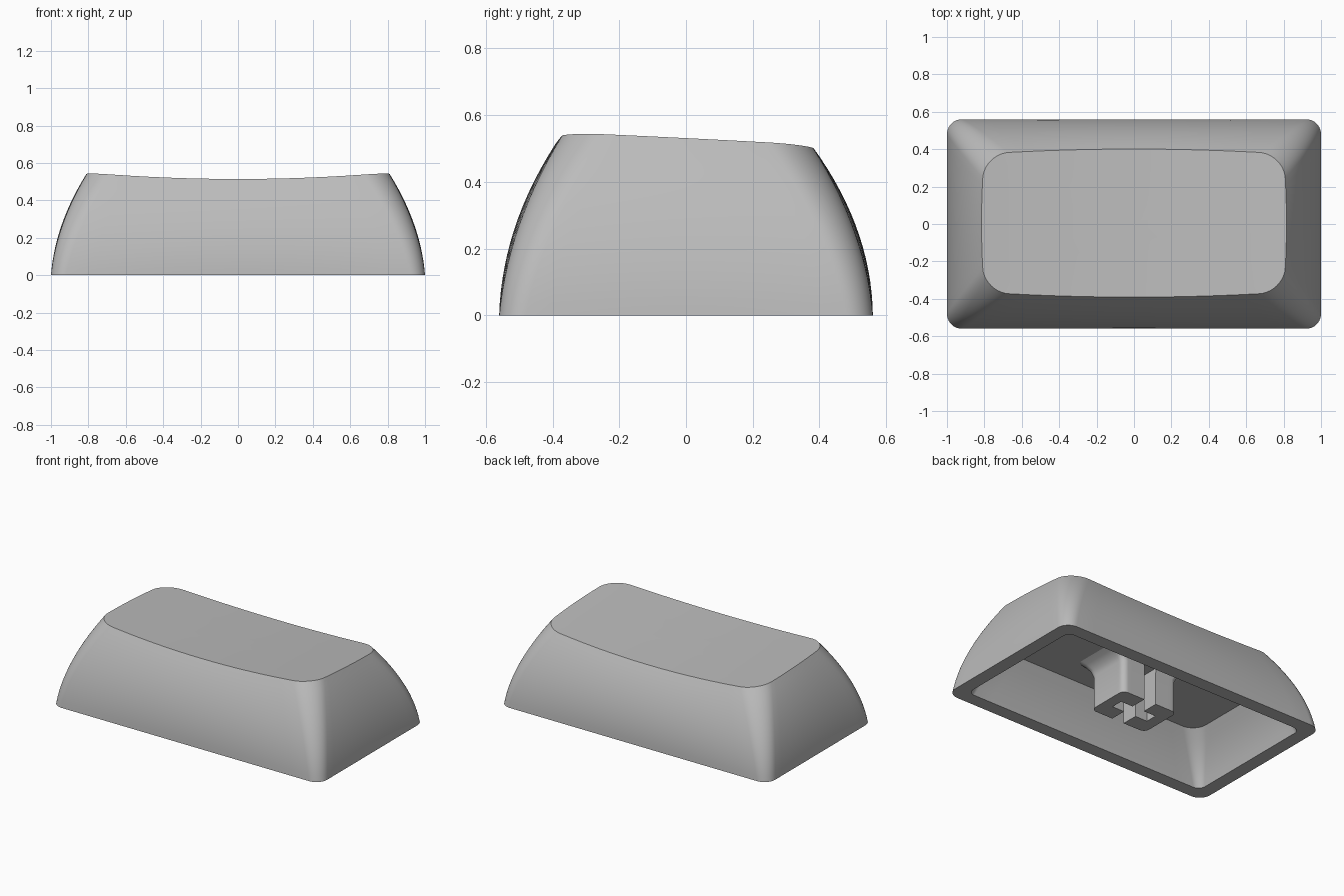
import bpy, bmesh, math

old = bpy.data.objects.get("Cube")
if old:
    bpy.data.objects.remove(old, do_unlink=True)

grey = bpy.data.materials.new("plain grey")
grey.use_nodes = True
grey.diffuse_color = (0.5, 0.5, 0.5, 1)
grey.node_tree.nodes["Principled BSDF"].inputs["Base Color"].default_value = (0.5, 0.5, 0.5, 1)

ARC, EDGE = 10, 14


def outline(hx, hy, r, bulge_x=0.0, bulge_y=0.0):
    """Rounded rectangle whose sides can bow outward."""
    corners = []
    for k, (sx, sy) in enumerate([(1, 1), (-1, 1), (-1, -1), (1, -1)]):
        for i in range(ARC + 1):
            a = math.pi / 2 * (k + i / ARC)
            corners.append((sx * (hx - r) + r * math.cos(a), sy * (hy - r) + r * math.sin(a)))
    pts = []
    for i, (x, y) in enumerate(corners):
        pts.append((x, y))
        if i % (ARC + 1) == ARC:
            nx, ny = corners[(i + 1) % len(corners)]
            for j in range(1, EDGE):
                f = j / EDGE
                pts.append((x + (nx - x) * f, y + (ny - y) * f))
    return [(x * (1 + bulge_x * (1 - (y / hy) ** 2)),
             y * (1 + bulge_y * (1 - (x / hx) ** 2))) for x, y in pts]


def loft(name, rings):
    """Closed solid through a chain of equal rings."""
    bm = bmesh.new()
    loops = [[bm.verts.new(p) for p in ring] for ring in rings]
    n = len(loops[0])
    for a, b in zip(loops, loops[1:]):
        for i in range(n):
            bm.faces.new((a[i], a[(i + 1) % n], b[(i + 1) % n], b[i]))
    bm.faces.new(loops[0])
    bm.faces.new(loops[-1])
    bmesh.ops.recalc_face_normals(bm, faces=bm.faces)
    mesh = bpy.data.meshes.new(name)
    bm.to_mesh(mesh)
    bm.free()
    mesh.materials.append(grey)
    obj = bpy.data.objects.new(name, mesh)
    bpy.context.collection.objects.link(obj)
    return obj


def activate(obj):
    bpy.ops.object.select_all(action='DESELECT')
    obj.select_set(True)
    bpy.context.view_layer.objects.active = obj


def dish(x, y):
    """Height of the scooped, tilted top."""
    return 0.495 - 0.05 * y + 0.035 * (x / 0.8) ** 2


def wall(t):
    """Outer wall outline at fraction t of the height."""
    pts = outline(1 - 0.06 * t - 0.14 * t * t, 0.56 - 0.05 * t - 0.14 * t * t,
                  0.08 + 0.05 * t, 0.019 * t, 0.07 * t)
    return [(x, y + 0.005 * t) for x, y in pts]


# Cap shell: ceiling, inner wall, rim, outer wall, then the dished top
top = wall(1)
CEILING = 0.3
rings = []
for i in range(6, -1, -1):
    t = i / 6
    rings.append([(x, y, CEILING * t) for x, y in
                  outline(0.91 - 0.07 * t - 0.07 * t * t, 0.47 - 0.06 * t - 0.065 * t * t, 0.05 + 0.05 * t)])
for i in range(15):
    t = i / 14
    rings.append([(x, y, t * dish(*p)) for (x, y), p in zip(wall(t), top)])
for s in (0.9, 0.75, 0.6, 0.45, 0.3, 0.15, 0.05):
    rings.append([(x * s, y * s, dish(x * s, y * s)) for x, y in top])
cap = loft("cap_shell", rings)

# Stem post, flaring where it meets the ceiling
stem_rings = [[(x, y, z) for x, y in outline(0.21 + f, 0.15 + 0.3 * f, 0.04)]
              for z, f in ((0.0, 0), (0.22, 0), (0.26, 0.02), (0.285, 0.055), (0.31, 0.11))]
stem = loft("stem", stem_rings)

# Cross-shaped socket: one slot runs right through, the other stays closed
for name, size in (("long_slot", (0.09, 0.5, 0.5)), ("short_slot", (0.27, 0.08, 0.5))):
    bpy.ops.mesh.primitive_cube_add(size=1)
    cutter = bpy.context.object
    cutter.name = name
    cutter.scale = size
    cutter.hide_render = True
    activate(stem)
    mod = stem.modifiers.new(name, 'BOOLEAN')
    mod.operation = 'DIFFERENCE'
    mod.solver = 'EXACT'
    mod.object = cutter
    bpy.ops.object.modifier_apply(modifier=mod.name)
    bpy.data.objects.remove(cutter, do_unlink=True)

for obj in (cap, stem):
    activate(obj)
    bpy.ops.object.shade_smooth_by_angle(angle=math.radians(30))
